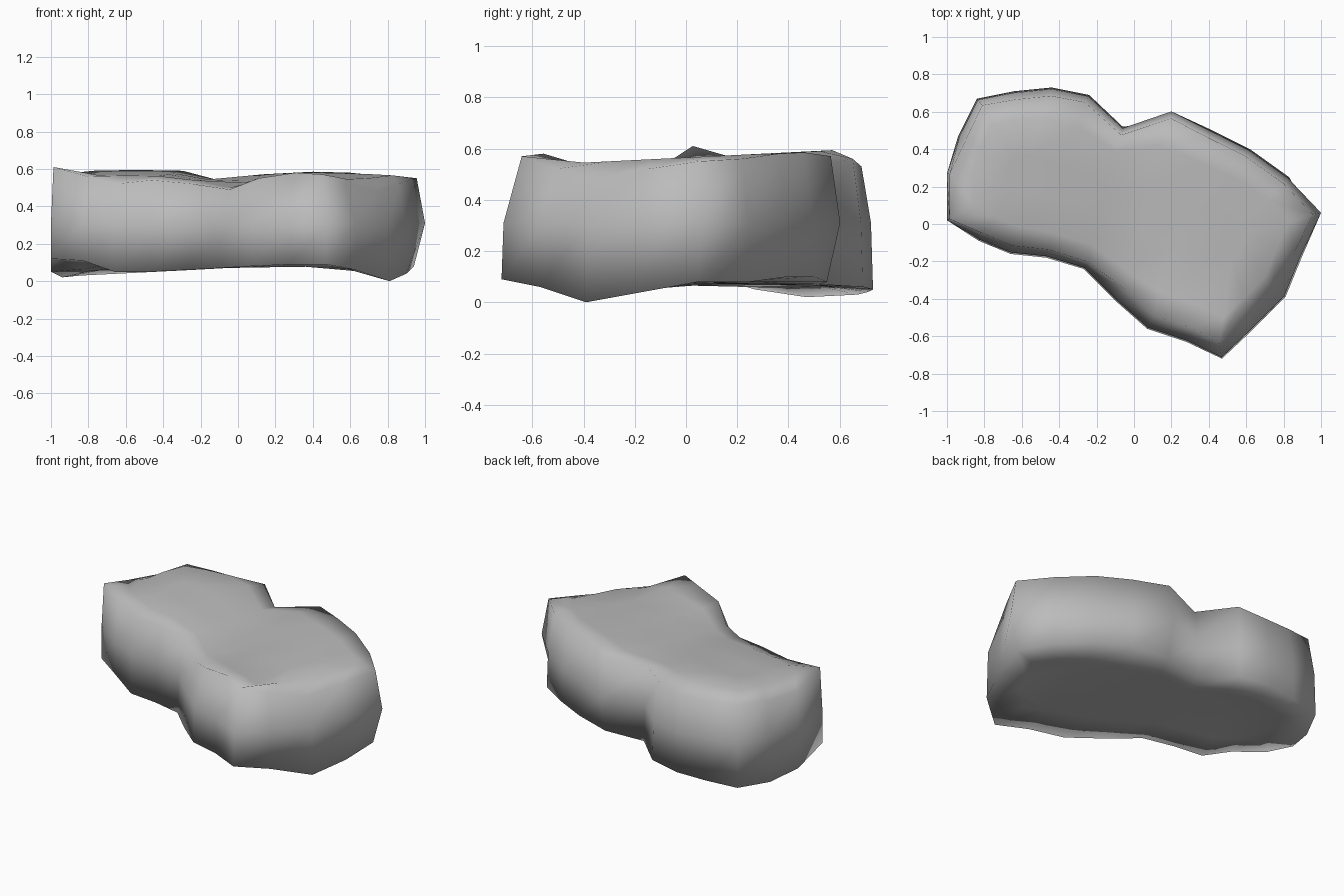
import bpy, bmesh
from math import exp
from mathutils import Vector

default_cube = bpy.data.objects.get("Cube")
if default_cube:
    bpy.data.objects.remove(default_cube, do_unlink=True)

# Stone outline, counterclockwise: x, y, bottom height, top height
OUTLINE = [
    (-1, .02, .12, .61), (-.83, -.09, .11, .56), (-.66, -.16, .05, .52),
    (-.47, -.18, .05, .54), (-.27, -.24, .06, .52), (-.1, -.41, .07, .49),
    (.07, -.56, .08, .55), (.28, -.63, .09, .58), (.47, -.72, .09, .57),
    (.63, -.57, .06, .52), (.81, -.39, 0, .48), (.9, -.17, .04, .52),
    (1, .06, .08, .55), (.83, .25, .08, .56), (.62, .4, .1, .58),
    (.42, .5, .1, .585), (.2, .61, .08, .57), (-.06, .52, .07, .53),
    (-.24, .69, .06, .56), (-.44, .73, .05, .53), (-.64, .71, .04, .54),
    (-.84, .67, .03, .55), (-.94, .47, .02, .53), (-1, .27, .05, .54),
]
SPINE_START = Vector((-.6, .28))
SPINE_END = Vector((.5, -.08))
count = len(OUTLINE)


def inset(i, distance):
    """Outline point moved inward along its local normal."""
    before = Vector(OUTLINE[i - 1][:2])
    after = Vector(OUTLINE[(i + 1) % count][:2])
    along = (after - before).normalized()
    return Vector(OUTLINE[i][:2]) + Vector((-along.y, along.x)) * distance


def toward_spine(i, amount):
    """Outline point pulled toward the long axis of the stone."""
    point = Vector(OUTLINE[i][:2])
    axis = SPINE_END - SPINE_START
    t = (point - SPINE_START).dot(axis) / axis.length_squared
    return point.lerp(SPINE_START + axis * min(max(t, 0), 1), amount)


bm = bmesh.new()


def add_ring(place):
    return [bm.verts.new(place(i, *OUTLINE[i])) for i in range(count)]


def bottom_inner(i, x, y, low, high):
    return (*toward_spine(i, .45), low * .3 + .05)


def bottom_rim(i, x, y, low, high):
    undercut = x > .95 or (.1 < x < .3 and y > 0)
    return (*inset(i, .06 if undercut else 0), low)


def widest(i, x, y, low, high):
    return (*inset(i, 0 if abs(x) > .95 else .008), .31)


def top_rim(i, x, y, low, high):
    return (*inset(i, .015 if x < -.95 else .08 if y < -.35 else .045), high)


def crown(amount):
    """Ring on the top face, dipping into a valley across the waist."""
    def place(i, x, y, low, high):
        spot = toward_spine(i, amount)
        dip = .06 * exp(-((spot.x + .07 - .1 * spot.y) / .14) ** 2)
        return (*spot, .565 - dip + .05 * spot.y)
    return place


# Stacked rings from the underside up to the crown
rings = [add_ring(f) for f in
         (bottom_inner, bottom_rim, widest, top_rim, crown(.35), crown(.8))]
for lower, upper in zip(rings, rings[1:]):
    for i in range(count):
        j = (i + 1) % count
        bm.faces.new((lower[i], lower[j], upper[j], upper[i]))
caps = [bm.faces.new(rings[0][::-1]), bm.faces.new(rings[-1])]
bmesh.ops.triangulate(bm, faces=caps)
bmesh.ops.recalc_face_normals(bm, faces=bm.faces[:])
for face in bm.faces:
    face.smooth = True

mesh = bpy.data.meshes.new("stone_slab")
bm.to_mesh(mesh)
bm.free()
stone = bpy.data.objects.new("stone_slab", mesh)
bpy.context.collection.objects.link(stone)

# Plain grey stone
grey = bpy.data.materials.new("stone_grey")
grey.use_nodes = True
colour = (.5, .5, .5, 1)
grey.diffuse_color = colour
grey.node_tree.nodes["Principled BSDF"].inputs["Base Color"].default_value = colour
mesh.materials.append(grey)
